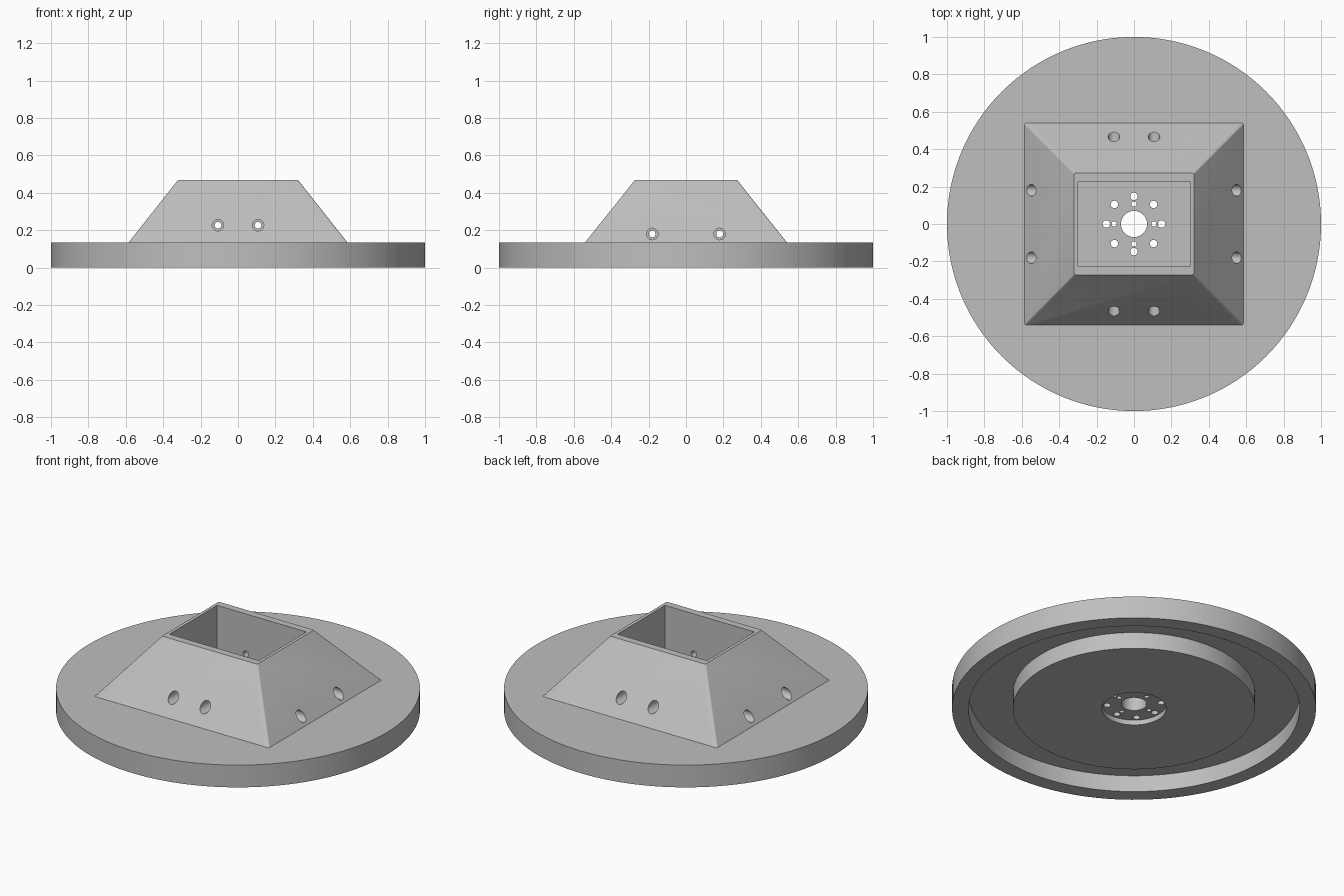
import bpy
import bmesh
from math import cos, sin, pi, radians
from mathutils import Matrix, Vector

cube = bpy.data.objects.get("Cube")
if cube:
    bpy.data.objects.remove(cube, do_unlink=True)

TOP = 0.135          # upper face of the round plate

grey = bpy.data.materials.new("plain grey")
grey.use_nodes = True
grey.diffuse_color = (0.52, 0.52, 0.52, 1)
grey.node_tree.nodes["Principled BSDF"].inputs["Base Color"].default_value = grey.diffuse_color


def finish(bm, name):
    bmesh.ops.recalc_face_normals(bm, faces=bm.faces)
    mesh = bpy.data.meshes.new(name)
    bm.to_mesh(mesh)
    bm.free()
    mesh.materials.append(grey)
    obj = bpy.data.objects.new(name, mesh)
    bpy.context.collection.objects.link(obj)
    return obj


def rod(bm, start, end, radius, sides=32):
    """Capped cylinder between two points."""
    start, end = Vector(start), Vector(end)
    axis = end - start
    turn = axis.to_track_quat('Z', 'Y').to_matrix().to_4x4()
    bmesh.ops.create_cone(bm, cap_ends=True, segments=sides, radius1=radius,
                          radius2=radius, depth=axis.length,
                          matrix=Matrix.Translation((start + end) / 2) @ turn)


def combine(target, tool, operation):
    """Apply a boolean and discard the tool."""
    mod = target.modifiers.new("combine", 'BOOLEAN')
    mod.operation = operation
    mod.solver = 'EXACT'
    mod.object = tool
    bpy.context.view_layer.objects.active = target
    bpy.ops.object.modifier_apply(modifier=mod.name)
    bpy.data.objects.remove(tool, do_unlink=True)


# Round plate: turned profile with an underside groove and hub recess
profile = [(0, 0.03), (0.177, 0.03), (0.177, 0), (0.665, 0), (0.665, 0.1),
           (0.91, 0.1), (0.91, 0), (1, 0), (1, TOP), (0, TOP)]
bm = bmesh.new()
verts = [bm.verts.new((r, 0, z)) for r, z in profile]
edges = [bm.edges.new(pair) for pair in zip(verts, verts[1:])]
bmesh.ops.spin(bm, geom=verts + edges, cent=(0, 0, 0), axis=(0, 0, 1),
               angle=2 * pi, steps=128, use_merge=False)
bmesh.ops.remove_doubles(bm, verts=bm.verts, dist=0.0001)
plate = finish(bm, "flanged_mount")

# Tapered block with a short skirt sunk into the plate and eased corners
bm = bmesh.new()
levels = [(0.585, 0.54, TOP - 0.02), (0.585, 0.54, TOP), (0.32, 0.272, 0.47)]
rings = [[bm.verts.new((sx * w, sy * d, z))
          for sx, sy in ((-1, -1), (1, -1), (1, 1), (-1, 1))] for w, d, z in levels]
bm.faces.new(rings[0])
bm.faces.new(rings[-1])
corners = []
for low, high in zip(rings, rings[1:]):
    for i in range(4):
        j = (i + 1) % 4
        bm.faces.new((low[i], low[j], high[j], high[i]))
        corners.append(bm.edges.get((low[i], high[i])))
bmesh.ops.bevel(bm, geom=corners, offset=0.008, segments=3, profile=0.5, affect='EDGES')
combine(plate, finish(bm, "tapered_block"), 'UNION')

# Pocket and the wide outer ends of the side drillings
pair_x, height_y = 0.107, 0.227      # holes in the front and back
pair_y, height_x = 0.18, 0.18        # holes in the left and right
bm = bmesh.new()
bmesh.ops.create_cube(bm, size=1, matrix=Matrix.Translation((0, 0, TOP + 0.25))
                      @ Matrix.Diagonal((0.6, 0.456, 0.5, 1)))
for side in (-1, 1):
    for end in (-1, 1):
        rod(bm, (side * pair_x, end * 0.33, height_y), (side * pair_x, end * 0.8, height_y), 0.031)
        rod(bm, (end * 0.4, side * pair_y, height_x), (end * 0.8, side * pair_y, height_x), 0.031)
combine(plate, finish(bm, "pocket_cutter"), 'DIFFERENCE')

# Hub bore, bolt circle, small dowel holes and narrow side drillings
bm = bmesh.new()
rod(bm, (0, 0, -0.1), (0, 0, 0.15), 0.07, 64)
for count, circle, radius in ((8, 0.148, 0.02), (4, 0.107, 0.014)):
    for i in range(count):
        a = 2 * pi * i / count
        x, y = circle * cos(a), circle * sin(a)
        rod(bm, (x, y, -0.1), (x, y, 0.15), radius, 24)
for side in (-1, 1):
    rod(bm, (side * pair_x, -0.9, height_y), (side * pair_x, 0.9, height_y), 0.018)
    rod(bm, (-0.9, side * pair_y, height_x), (0.9, side * pair_y, height_x), 0.018)
combine(plate, finish(bm, "hole_cutter"), 'DIFFERENCE')

# Smooth the round walls, keep the machined edges sharp
bpy.ops.object.select_all(action='DESELECT')
plate.select_set(True)
bpy.context.view_layer.objects.active = plate
bpy.ops.object.shade_smooth_by_angle(angle=radians(30))
